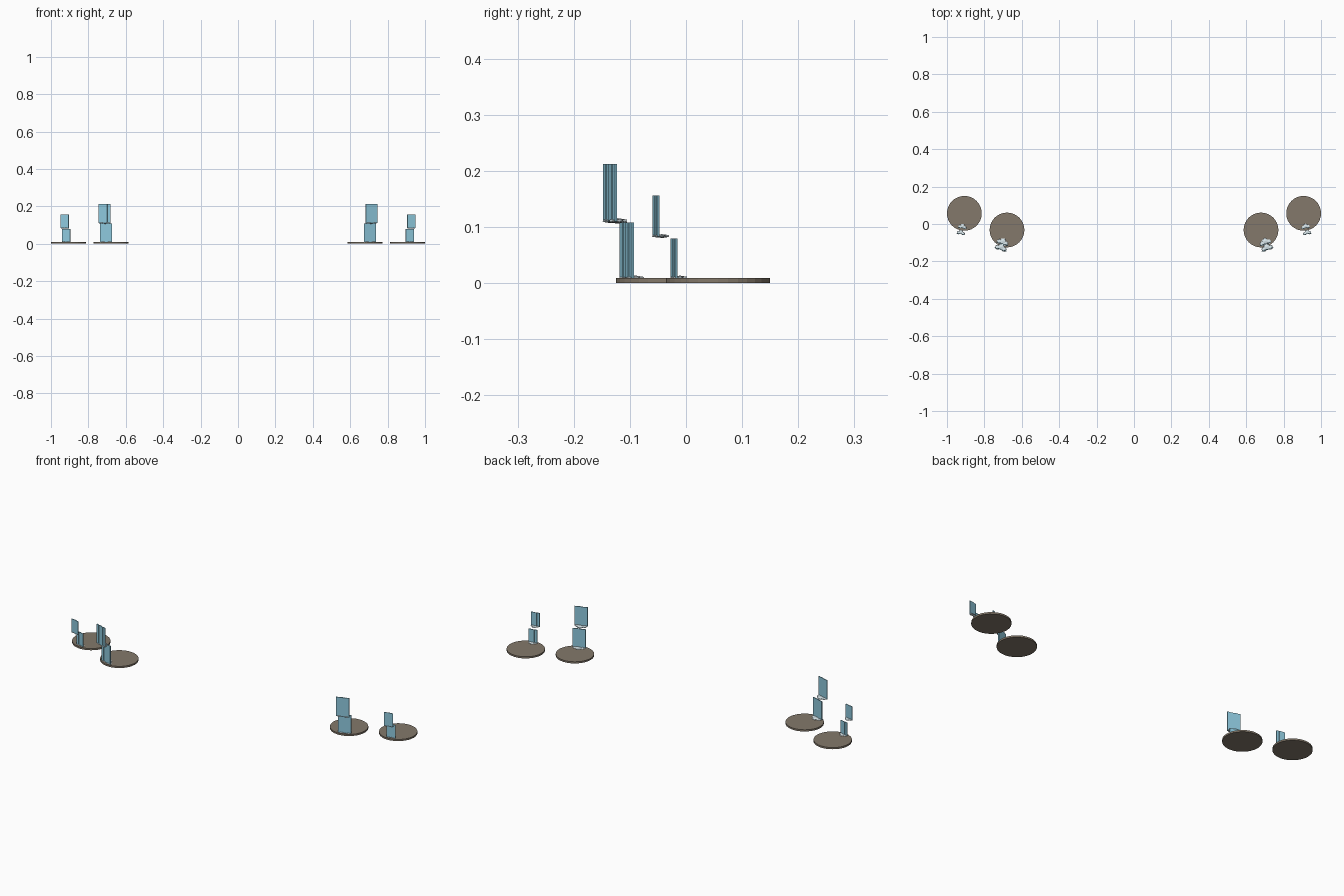
import bpy, bmesh
from math import radians, sin, cos
from mathutils import Matrix, Vector

if "Cube" in bpy.data.objects:
    bpy.data.objects.remove(bpy.data.objects["Cube"])


def material(name, colour):
    m = bpy.data.materials.new(name)
    m.diffuse_color = (*colour, 1)
    m.use_nodes = True
    m.node_tree.nodes["Principled BSDF"].inputs["Base Color"].default_value = m.diffuse_color
    return m


STONE = material("stone", (0.23, 0.19, 0.145))
WATER = material("water", (0.27, 0.58, 0.72))
FOAM = material("foam", (0.72, 0.83, 0.87))


def finish(bm, name, mat):
    bmesh.ops.recalc_face_normals(bm, faces=bm.faces)
    me = bpy.data.meshes.new(name)
    bm.to_mesh(me)
    bm.free()
    me.materials.append(mat)
    bpy.context.collection.objects.link(bpy.data.objects.new(name, me))


def disc(name, x, y):
    bm = bmesh.new()
    bmesh.ops.create_cone(bm, cap_ends=True, segments=32, radius1=0.093, radius2=0.093,
                          depth=0.009, matrix=Matrix.Translation((x, y, 0.005)))
    finish(bm, name, STONE)


def sheet(name, base, yaw, width, thick, z0, z1, strips):
    # upright strips, alternately set forward and back
    bm = bmesh.new()
    step = width / strips
    for i in range(strips):
        off = thick * 0.16 * (1 if i % 2 else -1)
        m = (Matrix.Translation((*base, (z0 + z1) / 2)) @ Matrix.Rotation(yaw, 4, 'Z')
             @ Matrix.Translation(((i + 0.5) * step - width / 2, off, 0))
             @ Matrix.Diagonal((step, thick * 0.7, z1 - z0, 1)))
        bmesh.ops.create_cube(bm, size=1, matrix=m)
    finish(bm, name, WATER)


def foam(name, base, yaw, radius, z):
    # clump of flattened faceted lumps at the foot of a sheet
    bm = bmesh.new()
    for dx, dy, r in ((-0.75, -0.15, 0.62), (0, 0.2, 0.8), (0.75, -0.15, 0.62)):
        m = (Matrix.Translation((*base, z)) @ Matrix.Rotation(yaw, 4, 'Z')
             @ Matrix.Translation((dx * radius, dy * radius, 0))
             @ Matrix.Rotation(dx, 4, 'Z') @ Matrix.Diagonal((1, 1, 0.26, 1)))
        bmesh.ops.create_icosphere(bm, subdivisions=1, radius=r * radius, matrix=m)
    finish(bm, name, FOAM)


# name, disc centre, lower and upper sheet centres, yaw, width, thickness, heights, strips, foam size
FALLS = [
    ("inner", (0.679, -0.032), (0.705, -0.1055), (0.714, -0.1355), 18,
     0.066, 0.0055, (0.008, 0.108, 0.11, 0.212), 4, 0.024),
    ("outer", (0.907, 0.057), (0.919, -0.0205), (0.927, -0.0525), 12,
     0.046, 0.0045, (0.009, 0.08, 0.083, 0.156), 3, 0.017),
]

for side, s in (("right", 1), ("left", -1)):
    for name, c, lo, up, deg, w, t, h, n, fr in FALLS:
        yaw = s * radians(deg)
        tag = f"{side}_{name}"
        disc(f"{tag}_pool_disc", s * c[0], c[1])
        for level, p, z0, z1 in (("lower", lo, h[0], h[1]), ("upper", up, h[2], h[3])):
            base = Vector((s * p[0], p[1]))
            sheet(f"{tag}_{level}_water_sheet", base, yaw, w, t, z0, z1, n)
            foot = base + Vector((-sin(yaw), cos(yaw))) * fr * 0.4
            foam(f"{tag}_{level}_foam", foot, yaw, fr, z0 + 0.001)
